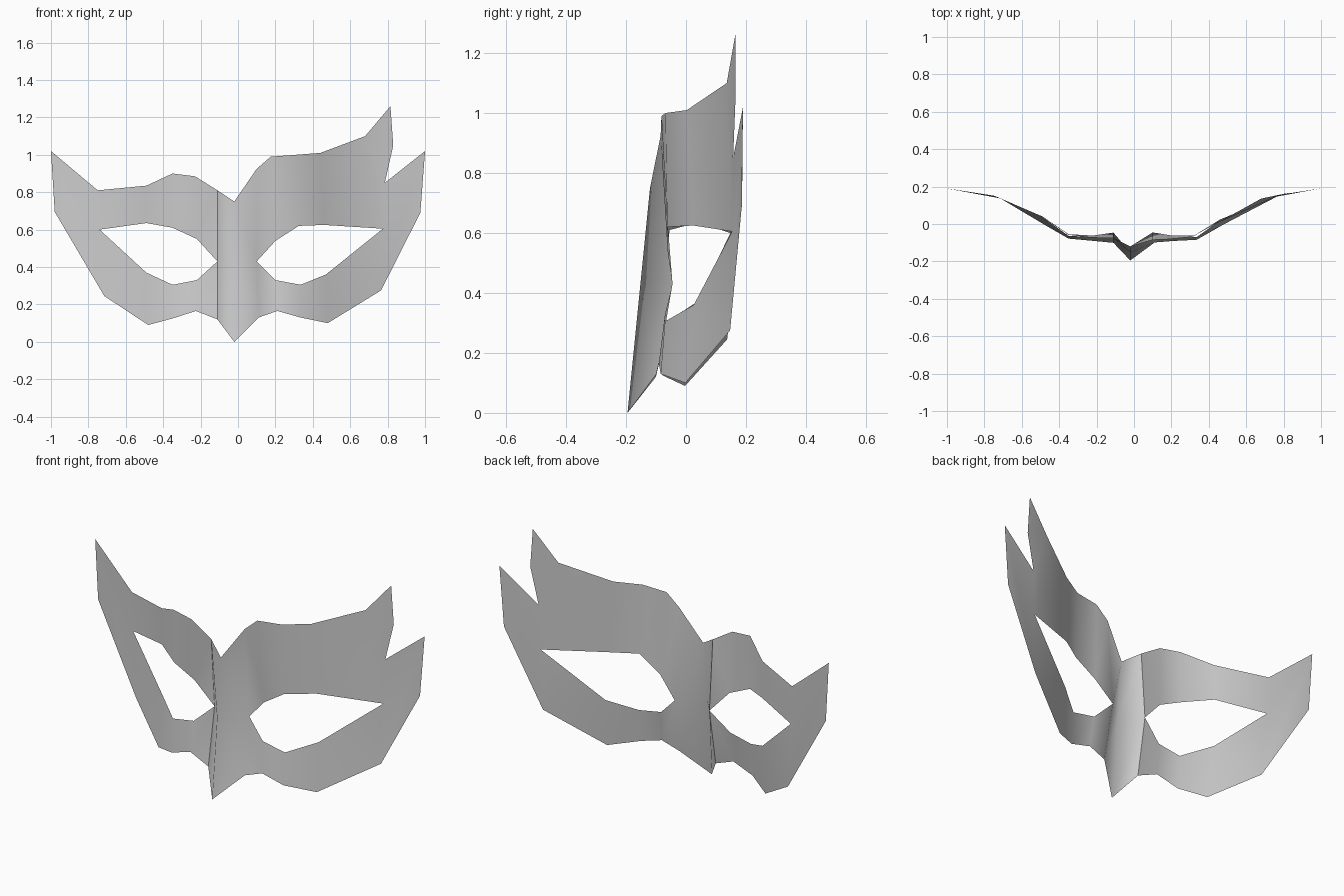
import bpy
import bmesh

EYE_LEVEL = 0.43

# Fold profile across the face:
# distance from centre, depth at eye level, lean below the eye, lean above it
FOLDS = [
    (0.02, -0.152, 0.10, 0.10),
    (0.10, -0.045, 0.18, -0.08),
    (0.20, -0.057, 0.13, -0.04),
    (0.34, -0.06, 0.08, -0.01),
    (0.47, 0.035, 0.13, -0.02),
    (0.70, 0.14, 0.03, 0.01),
    (1.00, 0.19, 0.0, 0.0),
]


def depth(x, z):
    """Depth of the bent sheet at a point of the flat pattern."""
    distance = min(max(abs(x), FOLDS[0][0]), FOLDS[-1][0])
    for near, far in zip(FOLDS, FOLDS[1:]):
        if distance <= far[0]:
            break
    blend = (distance - near[0]) / (far[0] - near[0])
    base, below, above = (a + (b - a) * blend for a, b in zip(near[1:], far[1:]))
    height = z - EYE_LEVEL
    return base + height * (below if height < 0 else above)


def band(upper, lower):
    """Quads that join two edge lines of the flat pattern."""
    return [[upper[i], upper[i + 1], lower[i + 1], lower[i]]
            for i in range(len(upper) - 1)]


def bent_sheet(name, patches, material):
    """Bend flat patches into one smooth sheet that faces the front."""
    bm = bmesh.new()
    corners = {}
    for patch in patches:
        for x, z in patch:
            if (x, z) not in corners:
                corners[(x, z)] = bm.verts.new((x, depth(x, z), z))
        face = bm.faces.new([corners[point] for point in patch])
        face.normal_update()
        if face.normal.y > 0:
            face.normal_flip()
        face.smooth = True
    mesh = bpy.data.meshes.new(name)
    bm.to_mesh(mesh)
    bm.free()
    mesh.materials.append(material)
    sheet = bpy.data.objects.new(name, mesh)
    bpy.context.collection.objects.link(sheet)
    return sheet


cube = bpy.data.objects.get("Cube")
if cube:
    bpy.data.objects.remove(cube, do_unlink=True)

grey = bpy.data.materials.new("plain grey")
grey.use_nodes = True
grey_value = (0.6, 0.6, 0.6, 1.0)
grey.diffuse_color = grey_value
grey.node_tree.nodes["Principled BSDF"].inputs["Base Color"].default_value = grey_value

# Left half with the nose ridge: edge lines run from the seam outwards
seam_top, seam_eye, seam_base = (-0.11, 0.81), (-0.11, 0.43), (-0.11, 0.12)
left_corner = (0.775, 0.605)
brow = [seam_top, (-0.02, 0.75), (0.1, 0.925), (0.175, 0.99),
        (0.31, 1.0), (0.44, 1.01), (0.68, 1.1)]
nose = [seam_eye, (-0.02, 0.43), (0.1, 0.43)]
upper_lid = nose + [(0.2, 0.54), (0.325, 0.62), (0.46, 0.625), left_corner]
lower_lid = nose + [(0.2, 0.33), (0.335, 0.305), (0.47, 0.36), left_corner]
cheek = [seam_base, (-0.02, 0.0), (0.11, 0.13), (0.21, 0.165),
         (0.335, 0.13), (0.48, 0.1), (0.765, 0.275)]
notch = (0.785, 0.85)
high_point = [brow[-1], (0.815, 1.26), (0.83, 1.05), notch]
temple = [brow[-1], notch, left_corner]
low_point = [left_corner, notch, (1.0, 1.02), (0.975, 0.69), cheek[-1]]
bent_sheet("left_half_and_nose",
           band(brow, upper_lid) + band(lower_lid, cheek)
           + [high_point, temple, low_point], grey)

# Right half, lower in the brow, with a single pointed tip
right_corner = (-0.74, 0.6)
brow = [seam_top, (-0.23, 0.885), (-0.35, 0.9), (-0.49, 0.835), (-0.75, 0.81)]
upper_lid = [seam_eye, (-0.22, 0.55), (-0.35, 0.61), (-0.49, 0.635), right_corner]
lower_lid = [seam_eye, (-0.22, 0.33), (-0.35, 0.305), (-0.49, 0.37), right_corner]
cheek = [seam_base, (-0.225, 0.165), (-0.35, 0.125), (-0.48, 0.09), (-0.715, 0.245)]
side_point = [right_corner, brow[-1], (-1.0, 1.02), (-0.98, 0.695), cheek[-1]]
bent_sheet("right_half",
           band(brow, upper_lid) + band(lower_lid, cheek) + [side_point], grey)
